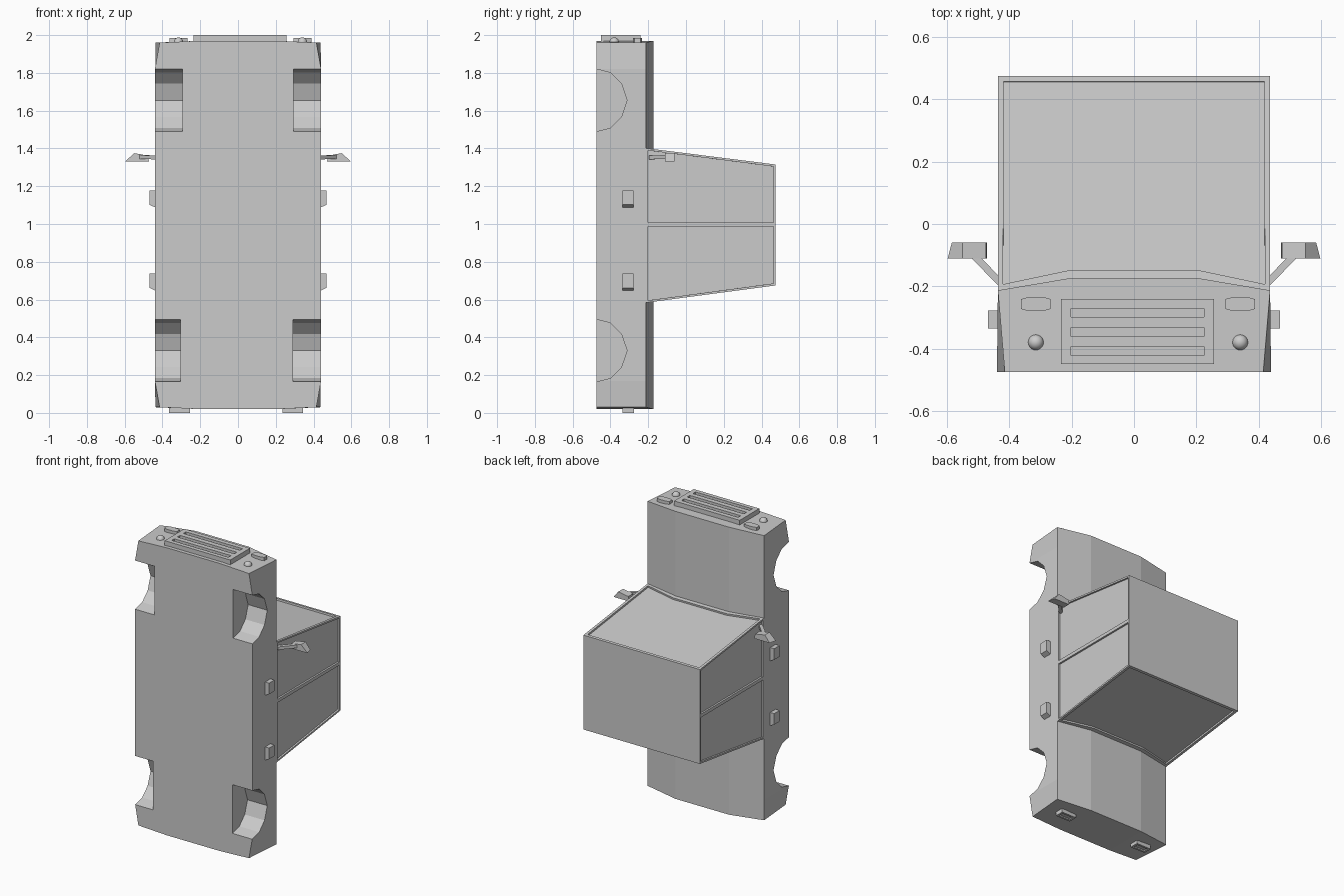
import bpy, bmesh, math
from mathutils import Vector

if "Cube" in bpy.data.objects:
    bpy.data.objects.remove(bpy.data.objects["Cube"])

GREY = (0.6, 0.6, 0.6, 1)
grey = bpy.data.materials.new("plain grey")
grey.use_nodes = True
grey.diffuse_color = GREY
grey.node_tree.nodes["Principled BSDF"].inputs["Base Color"].default_value = GREY


def finish(name, bm):
    bmesh.ops.recalc_face_normals(bm, faces=bm.faces)
    me = bpy.data.meshes.new(name)
    bm.to_mesh(me)
    bm.free()
    me.materials.append(grey)
    ob = bpy.data.objects.new(name, me)
    bpy.context.collection.objects.link(ob)
    return ob


def loft(name, rings, caps=True):
    """Skin a list of closed rings of points."""
    bm = bmesh.new()
    loops = [[bm.verts.new(p) for p in ring] for ring in rings]
    n = len(loops[0])
    for a, b in zip(loops, loops[1:]):
        for i in range(n):
            j = (i + 1) % n
            bm.faces.new((a[i], a[j], b[j], b[i]))
    if caps:
        bm.faces.new(loops[0])
        bm.faces.new(loops[-1])
    return finish(name, bm)


def box(name, x, y, z):
    return loft(name, [[(x[0], y[0], h), (x[1], y[0], h), (x[1], y[1], h), (x[0], y[1], h)] for h in z])


def cut(target, cutters):
    """Subtract each cutter and discard it."""
    bpy.context.view_layer.objects.active = target
    for c in cutters:
        c.hide_render = True
        mod = target.modifiers.new("cut", 'BOOLEAN')
        mod.operation = 'DIFFERENCE'
        mod.solver = 'EXACT'
        mod.object = c
        bpy.ops.object.modifier_apply(modifier=mod.name)
        bpy.data.objects.remove(c)


EDGE, CROWN, FLOOR, ROOF = -0.213, -0.173, -0.475, 0.475
W, MID = 0.437, 0.2

# Body: crowned slab with narrowed lower corners and bowed ends
def section(z, low, bow=0):
    return [(-low, FLOOR, z + bow), (-MID, FLOOR, z), (MID, FLOOR, z), (low, FLOOR, z + bow),
            (W, EDGE, z + bow), (MID, CROWN, z), (-MID, CROWN, z), (-W, EDGE, z + bow)]

body = bmesh.new()
rings = [[body.verts.new(p) for p in section(*s)] for s in
         ((0.02, 0.415, 0.01), (0.17, 0.44), (1.82, 0.44), (1.97, 0.415, -0.01))]
for a, b in zip(rings, rings[1:]):
    for i in range(8):
        j = (i + 1) % 8
        body.faces.new((a[i], a[j], b[j], b[i]))
for r in (rings[0], rings[-1]):
    for q in ((0, 1, 6, 7), (1, 2, 5, 6), (2, 3, 4, 5)):
        body.faces.new([r[i] for i in q])
body = finish("body", body)

# Wheel arches
arch = [(-0.6, 0.165), (-0.475, 0.165), (-0.4, 0.105), (-0.4, 0.105)]
cutters = []
for zc, inner in ((1.655, (-0.295, 0.295)), (0.33, (-0.305, 0.29))):
    prof = [(-0.6, -0.165), (-0.475, -0.165), (-0.4, -0.146), (-0.342, -0.088), (-0.312, 0),
            (-0.342, 0.088), (-0.4, 0.146), (-0.475, 0.165), (-0.6, 0.165)]
    for xi in inner:
        xo = math.copysign(0.6, xi)
        cutters.append(loft("arch_cutter", [[(x, y, zc + d) for y, d in prof] for x in (xi, xo)]))
cut(body, cutters)

# Cabin: tapered shell with recessed windows
def front_z(y):
    return 1.4 - 0.126 * (y + 0.2)

def rear_z(y):
    return 0.585 + 0.133 * (y + 0.2)

bm = bmesh.new()
ends = []
for fz in (front_z, rear_z):
    outline = [(-W, EDGE), (-MID, CROWN), (MID, CROWN), (W, EDGE), (W, ROOF), (-W, ROOF)]
    ends.append([bm.verts.new((x, y, fz(y))) for x, y in outline])
f, r = ends
screens = [bm.faces.new(f), bm.faces.new(r)]
bm.faces.new((f[4], f[5], r[5], r[4]))
sides = []
for lo, hi in ((0, 5), (3, 4)):
    x = f[lo].co.x
    m_lo, m_hi = (bm.verts.new((x, y, 0.997)) for y in (EDGE, ROOF))
    sides += [bm.faces.new((f[lo], m_lo, m_hi, f[hi])), bm.faces.new((m_lo, r[lo], r[hi], m_hi))]
bmesh.ops.remove_doubles(bm, verts=bm.verts, dist=1e-5)
bmesh.ops.recalc_face_normals(bm, faces=bm.faces)
for face in screens + sides:
    if face.normal.dot(face.calc_center_median() - Vector((0, 0.1, 0.997))) < 0:
        face.normal_flip()
bmesh.ops.inset_individual(bm, faces=screens, thickness=0.026, depth=0)
bmesh.ops.inset_individual(bm, faces=sides, thickness=0.016, depth=0)
for group in (screens, sides):
    bmesh.ops.inset_individual(bm, faces=group, thickness=0.0002, depth=-0.012)
finish("cabin", bm)

# Grille with three slots
grille = box("grille", (-0.235, 0.257), (-0.45, -0.24), (1.955, 2.0))
cut(grille, [box("slot_cutter", (-0.202, 0.224), (y - 0.014, y + 0.014), (1.98, 2.1))
             for y in (-0.285, -0.347, -0.408)])

# Headlamps, indicators and rear lamps
for side, x in (("right", -0.315), ("left", 0.341)):
    bm = bmesh.new()
    bmesh.ops.create_uvsphere(bm, u_segments=20, v_segments=12, radius=0.025)
    bmesh.ops.translate(bm, verts=bm.verts, vec=(x, -0.38, 1.963))
    lamp = finish(side + "_headlamp", bm)
    lamp.data.shade_smooth()
    hexa = [(-0.047, 0.016), (-0.022, 0.023), (0.022, 0.023), (0.047, 0.016),
            (0.047, -0.016), (0.022, -0.023), (-0.022, -0.023), (-0.047, -0.016)]
    loft(side + "_indicator", [[(x + u, -0.257 + v, z) for u, v in hexa] for z in (1.95, 1.985)])

for side, x in (("right", -0.31), ("left", 0.29)):
    lamp = box(side + "_rear_lamp", (x - 0.055, x + 0.055), (-0.336, -0.275), (0, 0.035))
    cut(lamp, [box("lamp_cutter", (x - 0.04, x + 0.04), (-0.322, -0.289), (-0.1, 0.008))])

# Door handles and wing mirrors on both sides
for side, s in (("right", -1), ("left", 1)):
    for place, z in (("front", 1.087), ("rear", 0.647)):
        prof = [(0.42, z - 0.004), (0.437, z), (0.468, z + 0.015), (0.468, z + 0.09), (0.42, z + 0.09)]
        loft(f"{side}_{place}_handle", [[(s * x, y, h) for x, h in prof] for y in (-0.335, -0.277)])
    head = [(0.472, 1.33), (0.598, 1.33), (0.55, 1.375), (0.475, 1.362)]
    loft(side + "_mirror", [[(s * (x - d * (x > 0.59)), y, z) for x, z in head]
                            for y, d in ((-0.11, 0), (-0.06, 0.013))])
    loft(side + "_mirror_arm", [
        [(s * (x - 0.013), y, z - 0.01), (s * (x + 0.013), y - 0.006, z - 0.01),
         (s * (x + 0.013), y - 0.006, z + 0.01), (s * (x - 0.013), y, z + 0.01)]
        for x, y, z in ((0.425, -0.19, 1.352), (0.512, -0.1, 1.355))])
